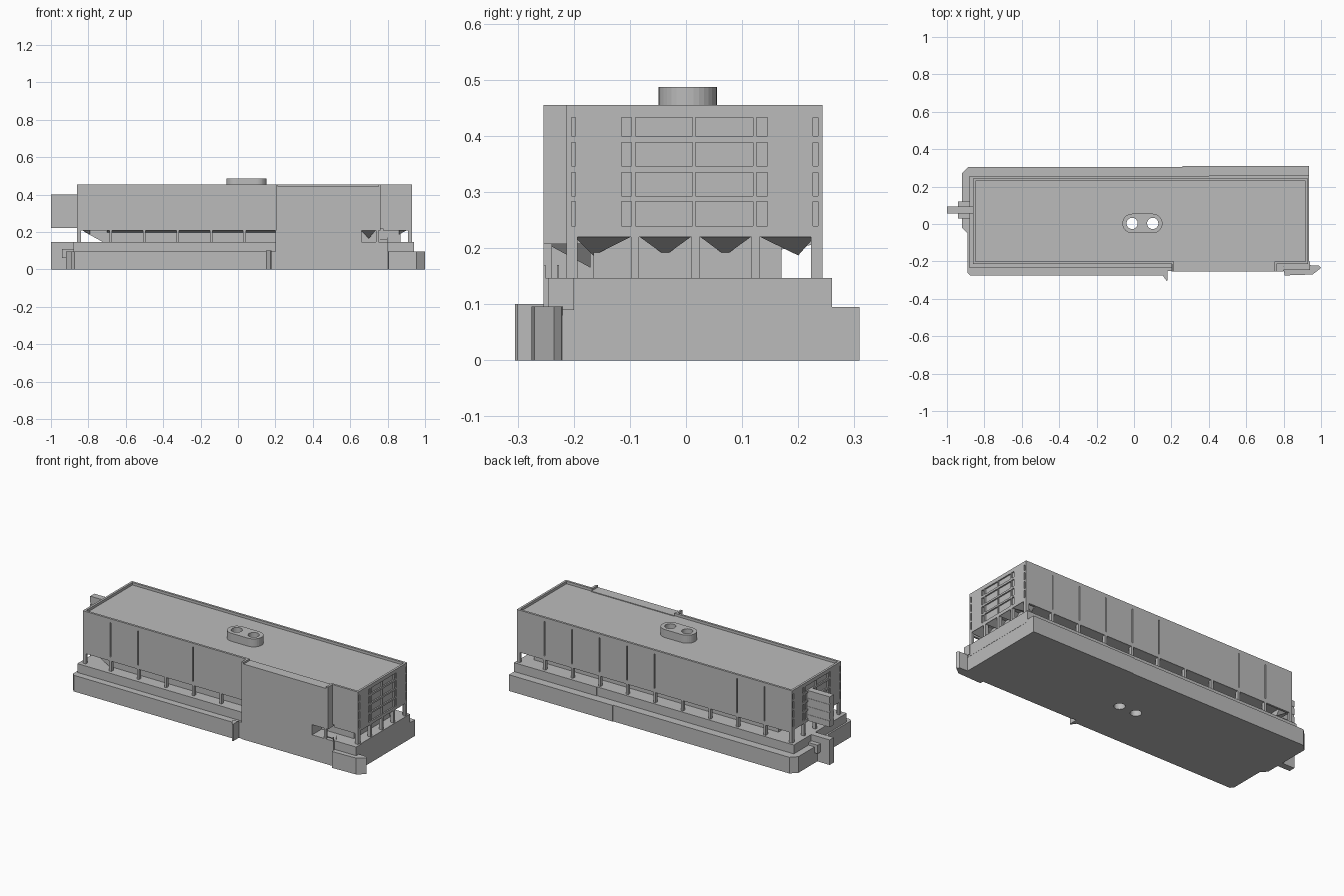
import bpy, bmesh, math
from mathutils import Matrix, Vector

if "Cube" in bpy.data.objects:
    bpy.data.objects.remove(bpy.data.objects["Cube"], do_unlink=True)

grey = bpy.data.materials.new("stone grey")
grey.use_nodes = True
tone = (0.5, 0.5, 0.5, 1)
grey.diffuse_color = tone
grey.node_tree.nodes["Principled BSDF"].inputs["Base Color"].default_value = tone


def finish(name, bm):
    bmesh.ops.recalc_face_normals(bm, faces=bm.faces)
    me = bpy.data.meshes.new(name)
    bm.to_mesh(me)
    bm.free()
    me.materials.append(grey)
    ob = bpy.data.objects.new(name, me)
    bpy.context.scene.collection.objects.link(ob)
    return ob


def boxes(name, items):
    """One object from (x0, x1, y0, y1, z0, z1) boxes."""
    bm = bmesh.new()
    for x0, x1, y0, y1, z0, z1 in items:
        m = Matrix.Translation(((x0 + x1) / 2, (y0 + y1) / 2, (z0 + z1) / 2))
        m = m @ Matrix.Diagonal((x1 - x0, y1 - y0, z1 - z0, 1))
        bmesh.ops.create_cube(bm, size=1, matrix=m)
    return finish(name, bm)


def slab(name, outline, z0, z1):
    """Extrude a plan outline upward."""
    bm = bmesh.new()
    face = bm.faces.new([bm.verts.new((x, y, z0)) for x, y in outline])
    new = bmesh.ops.extrude_face_region(bm, geom=[face])["geom"]
    bmesh.ops.translate(bm, vec=(0, 0, z1 - z0),
                        verts=[v for v in new if isinstance(v, bmesh.types.BMVert)])
    return finish(name, bm)


def hulls(name, groups):
    """One object from convex solids given by corner points."""
    bm = bmesh.new()
    for pts in groups:
        bmesh.ops.convex_hull(bm, input=[bm.verts.new(p) for p in pts])
    return finish(name, bm)


def cut(ob, cutter):
    mod = ob.modifiers.new("cut", 'BOOLEAN')
    mod.operation = 'DIFFERENCE'
    mod.solver = 'EXACT'
    mod.object = cutter
    bpy.context.view_layer.update()
    dg = bpy.context.evaluated_depsgraph_get()
    me = bpy.data.meshes.new_from_object(ob.evaluated_get(dg))
    ob.modifiers.clear()
    ob.data = me


# Main extents
L, R, F, B = -0.86, 0.93, -0.213, 0.243
TERRACE, SOFFIT, ROOF, TOP = 0.147, 0.22, 0.44, 0.455
BAY_L, BAY_R, BAY_F = 0.215, 0.75, -0.254
LINTEL = 0.207
SPACING = 0.179

# Stepped base
base = slab("base", [(-0.92, 0.27), (-0.92, -0.02), (-0.89, -0.05), (-0.89, -0.26),
                     (-0.875, -0.275), (0.16, -0.275), (0.18, -0.25), (0.935, -0.25),
                     (0.935, 0.309), (0.26, 0.309), (0.26, 0.305), (-0.885, 0.305)], 0, 0.095)
terrace = slab("terrace", [(-0.88, -0.235), (0.2, -0.235), (0.2, -0.22), (0.936, -0.22),
                           (0.936, 0.26), (0.4, 0.26), (0.4, 0.256), (-0.88, 0.256)],
               0.08, TERRACE)
slab("base_fin", [(0.15, -0.27), (0.175, -0.305), (0.18, -0.30), (0.18, -0.25)], 0, 0.1)
slab("corner_wing", [(0.8, -0.24), (0.805, -0.275), (0.955, -0.27), (1.0, -0.235),
                     (0.988, -0.222), (0.93, -0.22)], 0, 0.096)
boxes("terrace_corner", [(0.76, 0.94, -0.245, -0.2, 0.09, TERRACE)])

# Recessed core and the main upper block
core = boxes("recessed_core", [(-0.72, 0.87, -0.165, 0.17, 0.14, 0.23)])
hulls("core_ramp", [[(x, y, z) for y in (-0.165, 0.1)
                     for x, z in ((-0.71, 0.14), (-0.71, 0.215), (-0.82, 0.215), (-0.82, 0.2))]])
body = boxes("main_block", [(L, R, F, B, SOFFIT, ROOF)])

# Side lintels and sloping soffits behind them
boxes("lintels", [(L, R, B - 0.012, B, LINTEL, SOFFIT + 0.001),
                  (L, BAY_L, F, F + 0.012, LINTEL, SOFFIT + 0.001),
                  (0.775, R, F, F + 0.012, LINTEL, SOFFIT + 0.001)])
hulls("side_soffits", [[(x, y, z) for x in (-0.7, x1)
                        for y, z in ((ya, 0.221), (ya, LINTEL), (yb, 0.221), (yb, 0.197))]
                       for x1, ya, yb in ((BAY_L, F + 0.01, -0.16), (0.86, B - 0.01, 0.165))])

# Arcade posts along the sides and at both ends
W = 0.007
posts = []
for i in range(11):
    x = min(max(L + SPACING * i, L + W), R - W)
    posts.append((x - W, x + W, B - 0.02, B, 0.14, SOFFIT))
    if x < BAY_L or x > 0.8:
        posts.append((x - W, x + W, F, F + 0.02, 0.14, SOFFIT))
for y in (F + W, -0.091, 0.017, 0.124, B - W):
    for x0, x1 in ((L, L + 0.02), (R - 0.02, R)):
        posts.append((x0, x1, y - W, y + W, 0.14, SOFFIT))
boxes("arcade_posts", posts)

# Triangular corbels in the end openings
corbels = []
for ya, yb, ym in ((-0.2, -0.097, -0.165), (-0.084, 0.01, -0.037), (0.024, 0.117, 0.07),
                   (0.13, 0.23, 0.2)):
    for face, inner in ((R - 0.003, 0.86), (L + 0.003, L + 0.07)):
        corbels.append([(face, ya, 0.221), (face, yb, 0.221), (inner, ya, 0.222),
                        (inner, yb, 0.222), (inner, ym, 0.187)])
hulls("end_corbels", corbels)

# Projecting front bay
boxes("front_bay", [(BAY_L, BAY_R, BAY_F, F + 0.02, LINTEL, ROOF + 0.004),
                    (0.2, 0.8, BAY_F, F + 0.02, 0, TERRACE),
                    (0.2, 0.66, BAY_F, -0.16, 0.14, LINTEL + 0.001),
                    (0.738, BAY_R, BAY_F, BAY_F + 0.015, 0.14, LINTEL + 0.001)])
hulls("bay_corbel", [[(0.655, BAY_F + 0.005, 0.208), (0.735, BAY_F + 0.005, 0.208),
                      (0.655, -0.17, 0.208), (0.735, -0.17, 0.208), (0.7, -0.17, 0.165)]])
boxes("bay_railing", [(0.76, 0.8, BAY_F, BAY_F + 0.004, 0.16, 0.164),
                      (0.797, 0.8, BAY_F, BAY_F + 0.004, 0.14, 0.17),
                      (0.797, 0.8, -0.23, -0.226, 0.14, 0.17)])

# Roof parapet, open along the bay
P = 0.013
boxes("parapet", [(L, R, B - P, B, ROOF - 0.005, TOP),
                  (L, L + P, F, B, ROOF - 0.005, TOP),
                  (R - P, R, F, B, ROOF - 0.005, TOP),
                  (L, BAY_L, F, F + P, ROOF - 0.005, TOP),
                  (BAY_R, R, F, F + P, ROOF - 0.005, TOP),
                  (BAY_L - P, BAY_L, BAY_F, F + P, LINTEL, TOP),
                  (BAY_R, BAY_R + P, BAY_F, F + P, LINTEL, TOP)])

# End windows and side panel joints, cut shallow
D = 0.008
recesses = []
for z0, z1 in ((0.4, 0.433), (0.346, 0.388), (0.293, 0.335), (0.239, 0.283)):
    for y0, y1 in ((-0.204, -0.197), (-0.115, -0.097), (-0.09, 0.012), (0.017, 0.119),
                   (0.126, 0.145), (0.226, 0.235)):
        for x in (L, R):
            recesses.append((x - D, x + D, y0, y1, z0, z1))
for i in (1, 2, 4, 5, 6, 7, 8, 9):
    x = L + SPACING * i
    if i != 4:
        recesses.append((x - 0.003, x + 0.003, B - D, B + D, 0.23, 0.432))
    if i < 5:
        recesses.append((x - 0.003, x + 0.003, F - D, F + D, 0.23, 0.432))
cutter = boxes("recess_cutter", recesses)
cut(body, cutter)
bpy.data.objects.remove(cutter, do_unlink=True)

# Rounded roof vent with two shafts running right through
CY, RAD, X0, X1 = 0.003, 0.052, -0.01, 0.1
arc = [(X1 + RAD * math.sin(a), CY - RAD * math.cos(a))
       for a in (math.pi * i / 16 for i in range(17))]
vent = slab("roof_vent", arc + [(X0 + X1 - x, 2 * CY - y) for x, y in arc],
            ROOF - 0.005, 0.487)
bm = bmesh.new()
for x in (X0, X1):
    bmesh.ops.create_cone(bm, cap_ends=True, segments=32, radius1=0.03, radius2=0.03,
                          depth=1.2, matrix=Matrix.Translation(Vector((x, CY, 0.25))))
shafts = finish("shaft_cutter", bm)
for ob in (base, terrace, core, body, vent):
    cut(ob, shafts)
bpy.data.objects.remove(shafts, do_unlink=True)

# Left end fittings: low buttress and slatted upper fin
boxes("left_buttress", [(-1.0, -0.87, 0.056, 0.094, 0, TERRACE),
                        (-0.94, -0.87, 0.03, 0.12, 0.06, 0.11)])
boxes("left_fin", [(-1.0, L + 0.01, 0.058, 0.092, 0.222, 0.4)]
      + [(-1.0, L + 0.01, 0.056, 0.094, z, z + 0.036) for z in (0.222, 0.27, 0.318, 0.364)])
